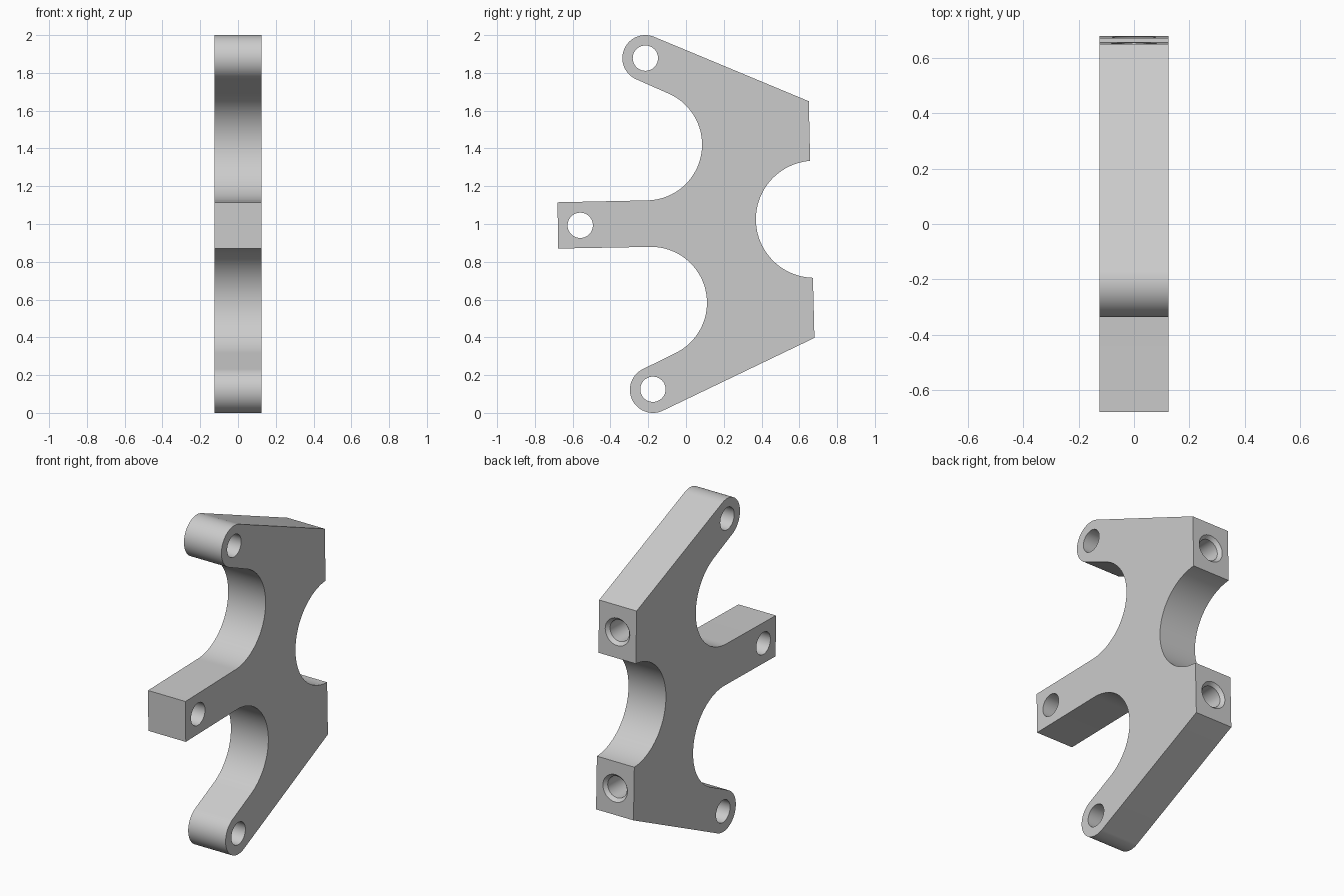
import bpy, bmesh
from math import cos, sin, radians, pi
from mathutils import Matrix, Vector

cube = bpy.data.objects.get("Cube")
if cube:
    bpy.data.objects.remove(cube, do_unlink=True)

HALF = 0.125      # half of the plate thickness
BOSS = 0.122      # radius of the rounded arm ends
PIN = 0.067       # radius of the cross holes
TILT = 0.022      # slope of the rear faces

grey = bpy.data.materials.new("plain grey")
grey.use_nodes = True
grey.diffuse_color = (0.6, 0.6, 0.6, 1)
grey.node_tree.nodes["Principled BSDF"].inputs["Base Color"].default_value = (0.6, 0.6, 0.6, 1)


def make_object(name, bm):
    bmesh.ops.recalc_face_normals(bm, faces=bm.faces)
    mesh = bpy.data.meshes.new(name)
    bm.to_mesh(mesh)
    bm.free()
    mesh.materials.append(grey)
    obj = bpy.data.objects.new(name, mesh)
    bpy.context.collection.objects.link(obj)
    return obj


def arc(y, z, r, start, end, steps=48):
    """Points on an arc, angles in degrees."""
    angles = [radians(start + (end - start) * i / steps) for i in range(steps + 1)]
    return [(y + r * cos(a), z + r * sin(a)) for a in angles]


def turned_cutter(name, rings, centre, axis):
    """Revolve (distance, radius) rings about an axis."""
    bm = bmesh.new()
    turn = Vector((0, 0, 1)).rotation_difference(Vector(axis)).to_matrix().to_4x4()
    place = Matrix.Translation(centre) @ turn
    n = 48
    loops = [[bm.verts.new(place @ Vector((r * cos(2 * pi * i / n), r * sin(2 * pi * i / n), d)))
              for i in range(n)] for d, r in rings]
    for a, b in zip(loops, loops[1:]):
        for i in range(n):
            j = (i + 1) % n
            bm.faces.new((a[i], a[j], b[j], b[i]))
    bm.faces.new(loops[0])
    bm.faces.new(loops[-1])
    obj = make_object(name, bm)
    obj.hide_render = True
    return obj


# Side outline: upper arm, middle arm, lower arm, rear scoop
outline = arc(-0.215, 1.878, BOSS, 67.5, 247.5)
outline += arc(-0.21, 1.42, 0.295, 67.5, -88.8)
outline += [(-0.68, 1.115), (-0.677, 0.87)]
outline += arc(-0.185, 0.583, 0.296, 91, -64.8)
outline += arc(-0.175, 0.122, BOSS, 115.2, 295.3)
outline += [(0.68, 0.397)]
outline += arc(0.68, 1.025, 0.31, 268.5, 94.2)
outline += [(0.65, 1.65)]

bm = bmesh.new()
face = bm.faces.new([bm.verts.new((-HALF, y, z)) for y, z in outline])
side = bmesh.ops.extrude_face_region(bm, geom=[face])
moved = [v for v in side["geom"] if isinstance(v, bmesh.types.BMVert)]
bmesh.ops.translate(bm, verts=moved, vec=(2 * HALF, 0, 0))
bracket = make_object("bracket_plate", bm)

# Cross holes through the arm ends
cutters = []
for y, z in ((-0.215, 1.878), (-0.56, 0.993), (-0.175, 0.125)):
    cutters.append(turned_cutter("cross_hole_cutter", [(-0.3, PIN), (0.3, PIN)], (0, y, z), (1, 0, 0)))

# Countersunk blind holes in the rear faces
bore = [(0.02, 0.1), (-0.02, 0.064), (-0.36, 0.064), (-0.4, 0.004)]
for y, z in ((0.6535, 1.492), (0.676, 0.556)):
    cutters.append(turned_cutter("rear_hole_cutter", bore, (0, y, z), (0, 1, TILT)))

for cutter in cutters:
    mod = bracket.modifiers.new("hole", "BOOLEAN")
    mod.operation = "DIFFERENCE"
    mod.solver = "EXACT"
    mod.object = cutter

# Bake the holes and drop the cutters
bpy.context.view_layer.update()
baked = bpy.data.meshes.new_from_object(bracket.evaluated_get(bpy.context.evaluated_depsgraph_get()))
bracket.modifiers.clear()
bracket.data = baked
for cutter in cutters:
    bpy.data.objects.remove(cutter, do_unlink=True)

bpy.ops.object.select_all(action="DESELECT")
bracket.select_set(True)
bpy.context.view_layer.objects.active = bracket
bpy.ops.object.shade_smooth_by_angle(angle=radians(25))
